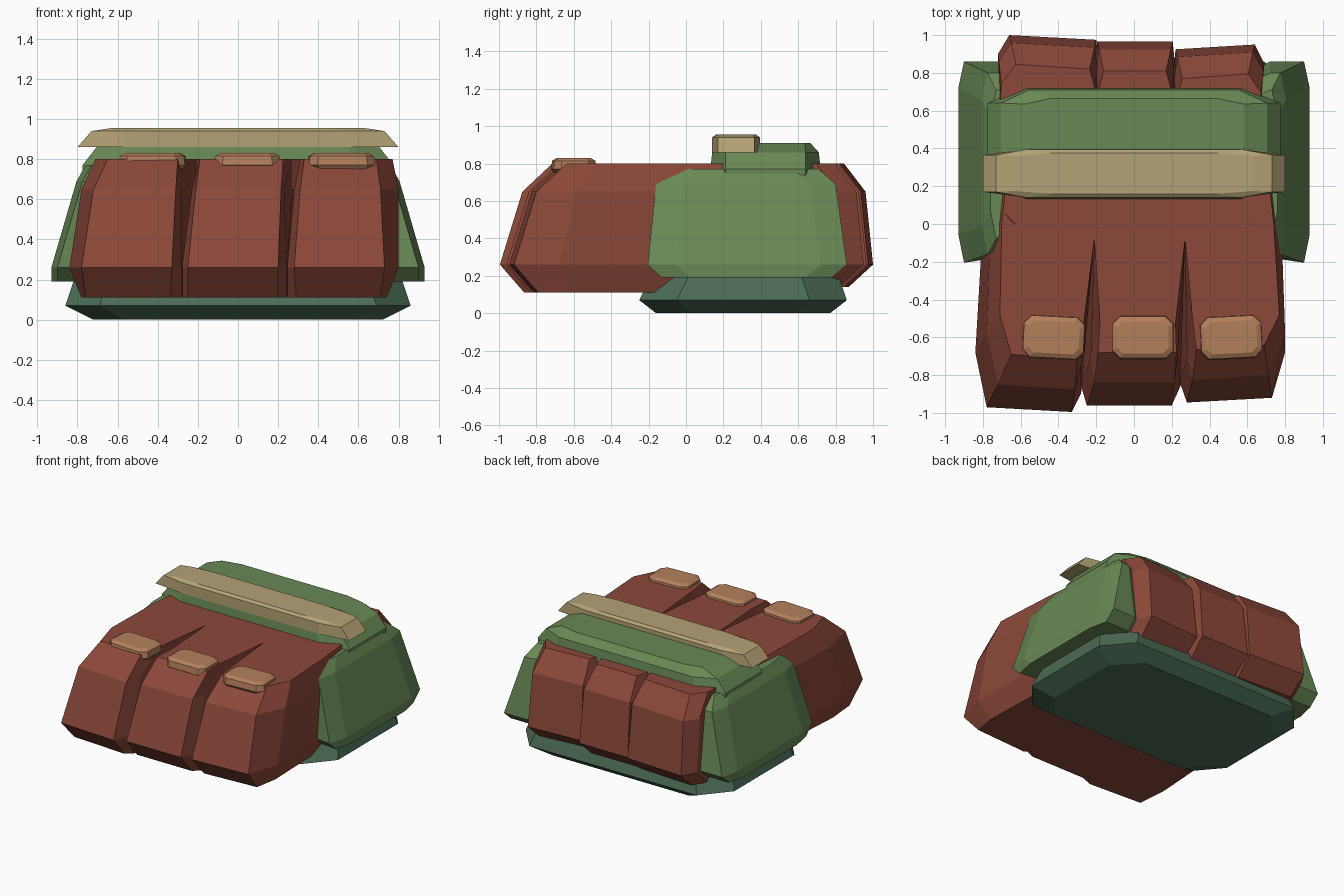
import bpy, bmesh, math

if "Cube" in bpy.data.objects:
    bpy.data.objects.remove(bpy.data.objects["Cube"])


def material(name, rgb):
    m = bpy.data.materials.new(name)
    m.diffuse_color = (*rgb, 1)
    m.use_nodes = True
    m.node_tree.nodes["Principled BSDF"].inputs["Base Color"].default_value = m.diffuse_color
    return m


RED = material("brick red", (0.262, 0.065, 0.042))
GREEN = material("moss green", (0.141, 0.250, 0.093))
DARK = material("dark green", (0.072, 0.148, 0.090))
TAN = material("tan", (0.456, 0.361, 0.181))
NAIL = material("light brown", (0.456, 0.216, 0.107))


def loft(name, rings, mat):
    """Skin rings given as (z, [(x, y), ...]) and cap both ends."""
    bm = bmesh.new()
    loops = [[bm.verts.new((x, y, z)) for x, y in pts] for z, pts in rings]
    n = len(loops[0])
    for a, b in zip(loops, loops[1:]):
        for i in range(n):
            j = (i + 1) % n
            bm.faces.new((a[i], a[j], b[j], b[i]))
    bm.faces.new(loops[0][::-1])
    bm.faces.new(loops[-1])
    bmesh.ops.recalc_face_normals(bm, faces=bm.faces)
    me = bpy.data.meshes.new(name)
    bm.to_mesh(me)
    bm.free()
    me.materials.append(mat)
    ob = bpy.data.objects.new(name, me)
    bpy.context.collection.objects.link(ob)
    return ob


def octagon(x, y0, y1, cx, cy):
    return [(-x, y0 + cy), (-x + cx, y0), (x - cx, y0), (x, y0 + cy),
            (x, y1 - cy), (x - cx, y1), (-x + cx, y1), (-x, y1 - cy)]


# Sole
loft("sole", [(0, octagon(0.72, -0.16, 0.77, 0.16, 0.18)),
              (0.07, octagon(0.86, -0.25, 0.86, 0.17, 0.2)),
              (0.19, octagon(0.82, -0.19, 0.82, 0.17, 0.2)),
              (0.30, octagon(0.74, -0.10, 0.76, 0.17, 0.2))], DARK)

# Foot core between toes and heel
loft("foot_core", [(0.12, octagon(0.68, -0.1, 0.6, 0.05, 0.05)),
                   (0.8, octagon(0.68, 0.0, 0.6, 0.05, 0.05))], RED)

# Toes: each ring runs back-left, left shoulder, front, right shoulder, back-right
LEVELS = (0.11, 0.26, 0.65, 0.80)
PUSH = (0.13, 0.0, 0.12, 0.28)       # how far the front recedes per level
GROOVE = (0.04, 0.10, 0.13, 0.16)    # shoulder depth in the grooves
GAP = (0.0, 0.0, 0.025, 0.045)       # groove half opening


def groove_side(gx_back, gx_front, side, k, y):
    """Shoulder and back points beside a groove."""
    return [(gx_front + side * GAP[k], y + PUSH[k] + GROOVE[k]), (gx_back, -0.08), (gx_back, 0.2)]


def outer_side(xs, k, ys, xb):
    return [(xs[k], ys[k]), (xb[k], 0.0), (xb[k] * 0.97, 0.2)]


SHOULDER = (-0.62, -0.68, -0.58, -0.48)
G1 = (-0.21, (-0.28, -0.28, -0.255, -0.225))
G2 = (0.27, (0.245, 0.245, 0.255, 0.265))
TOES = {   # front-left xs, front-right xs, front y left, front y right
    "left_toe": ((-0.76, -0.78, -0.72, -0.65), (-0.335, -0.33, -0.31, -0.30), -0.97, -0.995),
    "middle_toe": ((-0.25, -0.25, -0.21, -0.19), (0.20, 0.20, 0.215, 0.225), -0.96, -0.96),
    "right_toe": ((0.29, 0.28, 0.31, 0.33), (0.71, 0.73, 0.71, 0.69), -0.945, -0.92),
}
for name, (fl, fr, yl, yr) in TOES.items():
    rings = []
    for k, z in enumerate(LEVELS):
        if name == "left_toe":
            left = outer_side((-0.78, -0.84, -0.78, -0.71), k, SHOULDER, (-0.74, -0.80, -0.76, -0.70))
        else:
            g = G1 if name == "middle_toe" else G2
            left = groove_side(g[0], g[1][k], 1, k, yl)
        if name == "right_toe":
            right = outer_side((0.74, 0.80, 0.80, 0.77), k, SHOULDER, (0.72, 0.78, 0.78, 0.74))
        else:
            g = G1 if name == "left_toe" else G2
            right = groove_side(g[0], g[1][k], -1, k, yr)
        rings.append((z, left[::-1] + [(fl[k], yl + PUSH[k]), (fr[k], yr + PUSH[k])] + right))
    loft(name, rings, RED)

# Heel segments: outline at the widest level, narrowing to the top
HEELS = {"left_heel": (-0.66, -0.20, 1.0, 0.975, 0.06, 0.01),
         "middle_heel": (-0.195, 0.205, 0.965, 0.965, 0.01, 0.01),
         "right_heel": (0.22, 0.64, 0.925, 0.95, 0.01, 0.05)}
for name, (x0, x1, ya, yb, s0, s1) in HEELS.items():
    rings = []
    for z, back, inset in ((0.14, 0.13, 0.01), (0.26, 0, 0), (0.65, 0.04, 0.01), (0.8, 0.155, 0.035)):
        a, b = ya - back, yb - back
        rings.append((z, [(x0 - s0, 0.45), (x1 + s1, 0.45), (x1 + s1 - inset / 2, b - 0.1),
                          (x1 - inset, b), (x0 + inset, a), (x0 - s0 + inset / 2, a - 0.1)]))
    loft(name, rings, RED)

# Side plates
for name, s in (("left_side_plate", -1), ("right_side_plate", 1)):
    rings = []
    for z, x, y0, y1 in ((0.19, 0.93, -0.13, 0.78), (0.26, 0.93, -0.205, 0.86),
                         (0.69, 0.805, -0.16, 0.80), (0.77, 0.76, -0.08, 0.71)):
        pts = [(x, y0 + 0.15), (x - 0.03, y0), (0.70, y0 + 0.03), (0.64, y0 + 0.08),
               (0.64, y1 - 0.04), (0.72, y1), (x - 0.03, y1), (x, y1 - 0.14)]
        rings.append((z, [(s * px, py) for px, py in pts]))
    loft(name, rings, GREEN)

# Ankle block
loft("ankle_block", [(0.5, octagon(0.76, 0.14, 0.71, 0.2, 0.08)),
                     (0.77, octagon(0.775, 0.13, 0.72, 0.2, 0.08)),
                     (0.86, octagon(0.705, 0.14, 0.71, 0.15, 0.07)),
                     (0.91, octagon(0.58, 0.2, 0.665, 0.14, 0.03))], GREEN)

# Ankle strap
loft("ankle_strap", [(0.86, octagon(0.80, 0.14, 0.395, 0.23, 0.03)),
                     (0.94, octagon(0.73, 0.14, 0.395, 0.16, 0.03)),
                     (0.955, octagon(0.63, 0.16, 0.375, 0.19, 0.015))], TAN)

# Toe nails
for name, x, y, turn in (("left_nail", -0.425, -0.60, -3), ("middle_nail", 0.047, -0.60, 0),
                         ("right_nail", 0.515, -0.60, 3)):
    ob = loft(name, [(0.75, octagon(0.15, -0.10, 0.10, 0.04, 0.04)),
                     (0.77, octagon(0.165, -0.115, 0.115, 0.04, 0.04)),
                     (0.815, octagon(0.16, -0.11, 0.11, 0.04, 0.04)),
                     (0.83, octagon(0.135, -0.085, 0.085, 0.03, 0.03))], NAIL)
    ob.location = (x, y, 0)
    ob.rotation_euler.z = math.radians(turn)
